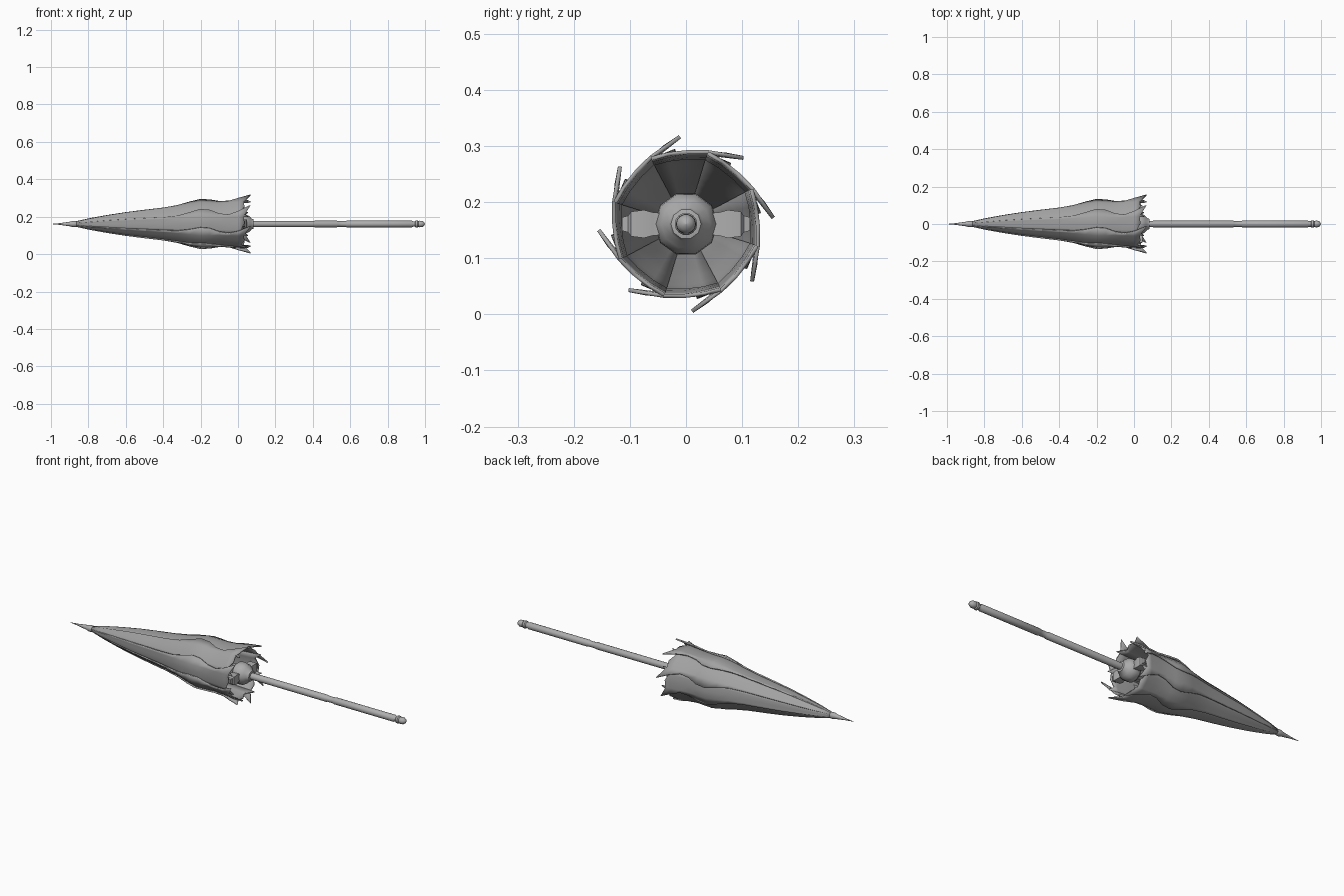
import bpy, bmesh, math
from mathutils import Vector

if "Cube" in bpy.data.objects:
    bpy.data.objects.remove(bpy.data.objects["Cube"])

CZ = 0.161


def material(name, v):
    m = bpy.data.materials.new(name)
    m.diffuse_color = (v, v, v, 1)
    m.use_nodes = True
    m.node_tree.nodes["Principled BSDF"].inputs["Base Color"].default_value = m.diffuse_color
    return m


CLOTH = material("dark_cloth", 0.36)
METAL = material("dark_metal", 0.42)


def finish(name, bm, mat, angle=35):
    bmesh.ops.recalc_face_normals(bm, faces=bm.faces)
    me = bpy.data.meshes.new(name)
    bm.to_mesh(me)
    bm.free()
    me.materials.append(mat)
    ob = bpy.data.objects.new(name, me)
    bpy.context.collection.objects.link(ob)
    bpy.ops.object.select_all(action='DESELECT')
    ob.select_set(True)
    bpy.context.view_layer.objects.active = ob
    bpy.ops.object.shade_smooth_by_angle(angle=math.radians(angle))
    return ob


def polar(x, r, deg):
    a = math.radians(deg)
    return Vector((x, r * math.cos(a), CZ + r * math.sin(a)))


def lathe(name, profile, n=16):
    """Revolve (x, radius) points about the shaft axis."""
    bm = bmesh.new()
    rings = [[bm.verts.new(polar(x, max(r, 0.0004), 360 * i / n)) for i in range(n)]
             for x, r in profile]
    for a, b in zip(rings, rings[1:]):
        for i in range(n):
            bm.faces.new((a[i], a[(i + 1) % n], b[(i + 1) % n], b[i]))
    bm.faces.new(rings[0])
    bm.faces.new(rings[-1])
    return finish(name, bm, METAL)


# Canopy sections: x, corner radius, flap sweep in degrees, flap lift
sections = [
    (-0.865, 0.011, 6, 0.002), (-0.80, 0.026, 6, 0.003), (-0.70, 0.045, 6, 0.004),
    (-0.60, 0.062, 6, 0.004), (-0.50, 0.075, 6, 0.005), (-0.40, 0.088, 6, 0.005),
    (-0.32, 0.102, 8, 0.005), (-0.26, 0.117, 14, 0.005), (-0.20, 0.129, 20, 0.005),
    (-0.15, 0.127, 18, 0.005), (-0.10, 0.124, 9, 0.005), (-0.05, 0.127, 6, 0.006),
    (0.0, 0.131, 12, 0.013),
]


def across(a, b):
    """Points from rib to rib, the cloth bulging slightly between them."""
    c = Vector((a.x, 0, CZ))
    out = [a]
    for t, bulge in ((0.3, 1.035), (0.65, 1.035)):
        p = a.lerp(b, t)
        out.append(c + (p - c) * bulge)
    return out + [b]


def canopy_panel(k):
    corner = 118 - 45 * k
    bm = bmesh.new()
    rows = []
    for x, r, sweep, lift in sections:
        row = across(polar(x, r * 0.985, corner + 45), polar(x, r, corner))
        row.append(polar(x, r * 0.985 + lift, corner - sweep))  # overlapping flap
        rows.append([bm.verts.new(p) for p in row])
    # jagged lower hem
    hem = across(polar(0.04, 0.132, corner + 45), polar(0.04, 0.134, corner))
    hem.append(polar(0.068, 0.156, corner - 24))
    for p, x in zip(hem, (0.055, 0.015, 0.035, 0.03, 0.068)):
        p.x = x
    rows.append([bm.verts.new(p) for p in hem])
    for p, q in zip(rows, rows[1:]):
        for i in range(4):
            bm.faces.new((p[i], p[i + 1], q[i + 1], q[i]))
    ob = finish(f"canopy_panel_{k + 1}", bm, CLOTH, 30)
    mod = ob.modifiers.new("thickness", 'SOLIDIFY')
    mod.thickness = 0.007
    mod.offset = 0


for k in range(8):
    canopy_panel(k)

# Pointed ferrule
lathe("ferrule", [(-1, 0), (-0.95, 0.005), (-0.90, 0.012), (-0.88, 0.017),
                  (-0.865, 0.016), (-0.855, 0.011)], 12)

# Shaft with a collar groove and a rounded end knob
lathe("shaft", [(-0.86, 0.008), (-0.84, 0.016), (0.53, 0.018), (0.535, 0.0155),
                (0.575, 0.0155), (0.58, 0.018), (0.93, 0.018), (0.935, 0.015),
                (0.945, 0.015), (0.95, 0.020), (0.96, 0.020), (0.965, 0.016),
                (0.972, 0.018), (0.985, 0.017), (0.995, 0.011), (1.0, 0)], 14)

# Sliding hub inside the canopy mouth
lathe("runner_hub", [(-0.05, 0.017), (-0.04, 0.034), (-0.01, 0.040), (0.0, 0.052),
                     (0.02, 0.057), (0.04, 0.055), (0.06, 0.044), (0.072, 0.031),
                     (0.082, 0.027), (0.084, 0.017)], 10)


# Tapered arms on both sides of the hub
def arm(name, side):
    bm = bmesh.new()
    prof = [(0.03, 0.018, 0.016), (0.06, 0.021, 0.018), (0.075, 0.025, 0.022),
            (0.098, 0.022, 0.020), (0.103, 0.015, 0.013), (0.114, 0.012, 0.011)]
    rings = []
    for y, hz, hx in prof:
        rings.append([bm.verts.new((0.025 + sx * hx, side * y, CZ + sz * hz))
                      for sx, sz in ((-1, -1), (1, -1), (1, 1), (-1, 1))])
    for p, q in zip(rings, rings[1:]):
        for i in range(4):
            bm.faces.new((p[i], p[(i + 1) % 4], q[(i + 1) % 4], q[i]))
    bm.faces.new(rings[0])
    bm.faces.new(rings[-1])
    finish(name, bm, METAL)


arm("runner_arm_left", -1)
arm("runner_arm_right", 1)
